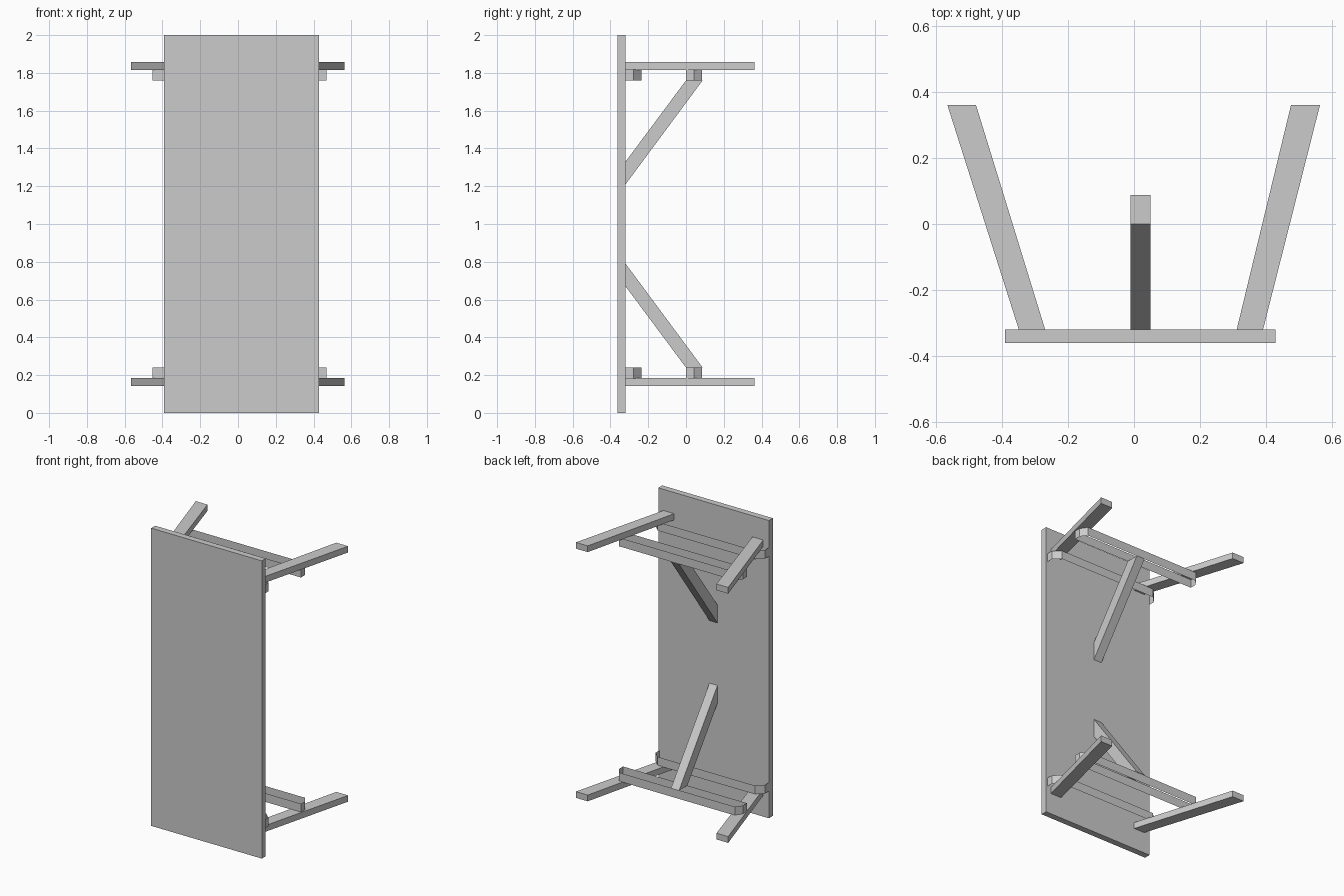
import bpy

if "Cube" in bpy.data.objects:
    bpy.data.objects.remove(bpy.data.objects["Cube"])


def prism(name, profile, lo, hi, axis='z', caps=True):
    """Extrude a 2D profile from lo to hi (xy profile along z, or yz profile along x)."""
    place = (lambda p, h: (p[0], p[1], h)) if axis == 'z' else (lambda p, h: (h, p[0], p[1]))
    n = len(profile)
    verts = [place(p, lo) for p in profile] + [place(p, hi) for p in profile]
    faces = [(i, (i + 1) % n, n + (i + 1) % n, n + i) for i in range(n)]
    if caps:
        faces += [tuple(reversed(range(n))), tuple(range(n, 2 * n))]
    mesh = bpy.data.meshes.new(name)
    mesh.from_pydata(verts, [], faces)
    mesh.update()
    obj = bpy.data.objects.new(name, mesh)
    bpy.context.collection.objects.link(obj)
    return obj


def span(a, b, flip):
    """Height range, mirrored about mid height z = 1 when flip is set."""
    return (2 - b, 2 - a) if flip else (a, b)


def rail(x0, x1, y0, y1, c):
    """Rail outline (counter-clockwise) with clipped corners on the +y side."""
    ym = (y0 + y1) / 2
    return [(x0, y0), (x1, y0), (x1, ym), (x1 - c, y1), (x0 + c, y1), (x0, ym)]


# Table top standing on its short edge
prism("table_top", [(-0.392, -0.362), (0.43, -0.362), (0.43, -0.32), (-0.392, -0.32)], 0, 2)

left_leg = [(-0.35, -0.32), (-0.27, -0.32), (-0.48, 0.362), (-0.567, 0.362)]
right_leg = [(0.312, -0.32), (0.392, -0.32), (0.565, 0.362), (0.477, 0.362)]
inner_rail = rail(-0.392, 0.42, -0.32, -0.235, 0.045)
outer_rail = rail(-0.452, 0.468, 0.0, 0.085, 0.03)
brace = [(-0.32, 0.79), (-0.32, 0.67), (0.0, 0.24), (0.088, 0.24)]

for flip, end in ((False, "lower"), (True, "upper")):
    # Splayed legs
    prism(f"{end}_left_leg", left_leg, *span(0.142, 0.184, flip))
    prism(f"{end}_right_leg", right_leg, *span(0.142, 0.184, flip))
    # Cross rails are open on their flat faces, walls only
    prism(f"{end}_inner_rail", inner_rail, *span(0.182, 0.24, flip), caps=False)
    prism(f"{end}_outer_rail", outer_rail, *span(0.182, 0.24, flip), caps=False)
    # Diagonal brace from the outer rail to the top
    profile = [(y, 2 - z) for y, z in reversed(brace)] if flip else brace
    prism(f"{end}_brace", profile, -0.01, 0.05, axis='x')
